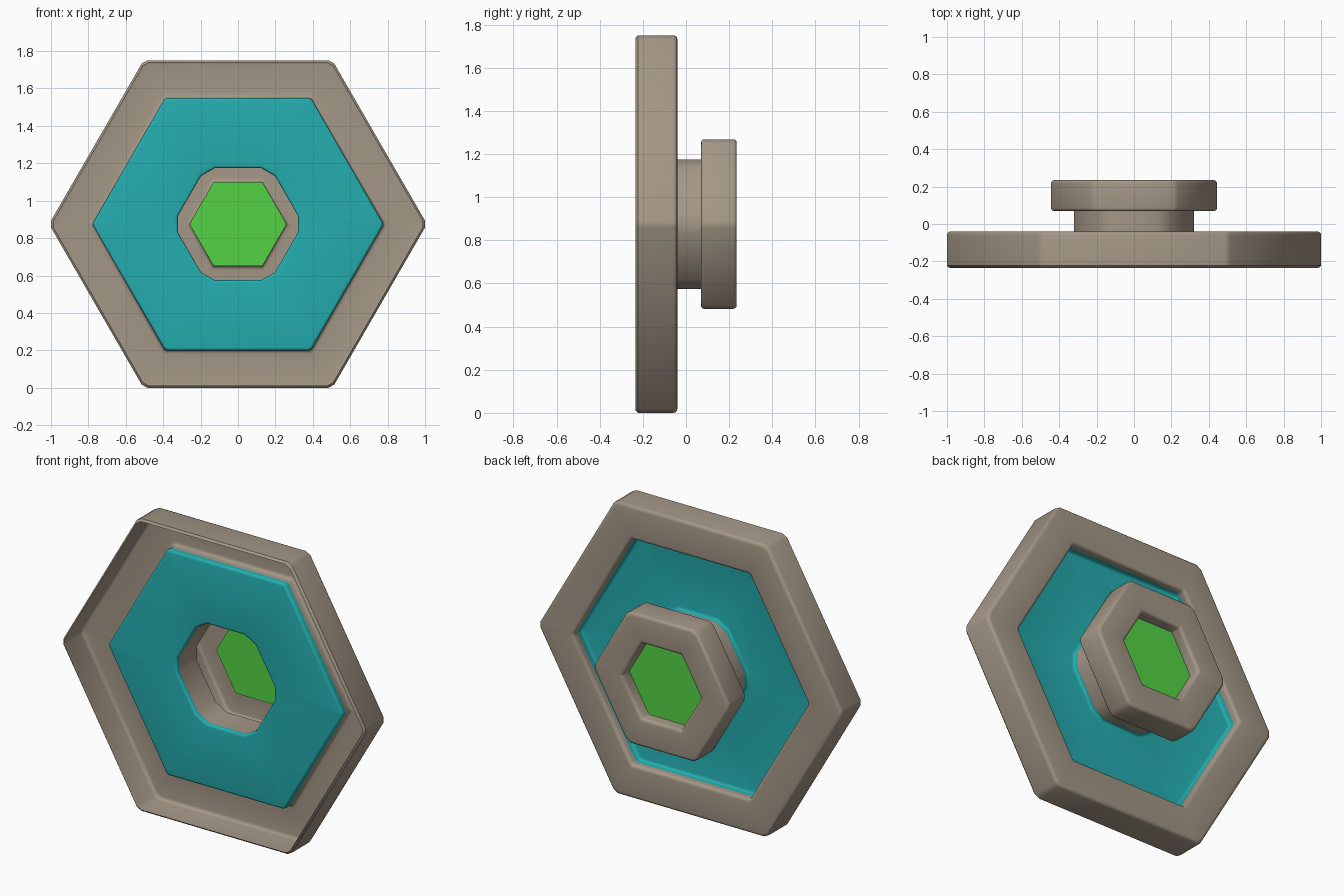
import bpy, bmesh, math
from mathutils import Vector

if "Cube" in bpy.data.objects:
    bpy.data.objects.remove(bpy.data.objects["Cube"])

CZ = 0.875  # height of the hexagon axis


def material(name, rgb):
    m = bpy.data.materials.new(name)
    m.diffuse_color = (*rgb, 1)
    m.use_nodes = True
    m.node_tree.nodes["Principled BSDF"].inputs["Base Color"].default_value = m.diffuse_color
    return m


beige = material("warm_beige", (0.37, 0.31, 0.24))
teal = material("teal", (0.018, 0.42, 0.43))
green = material("bright_green", (0.09, 0.65, 0.06))


def hex_ring(bm, apothem, y, cut):
    """Hexagon facing the y axis with its six corners cut back along the edges."""
    r = apothem / math.cos(math.pi / 6)
    pts = [Vector((r * math.cos(k * math.pi / 3), r * math.sin(k * math.pi / 3)))
           for k in range(6)]
    ring = []
    for k in range(6):
        for other in (pts[k - 1], pts[(k + 1) % 6]):
            p = pts[k] + (other - pts[k]).normalized() * cut
            ring.append(bm.verts.new((p.x, y, CZ + p.y)))
    return ring


def rounded(profile, segs=3):
    """Round the corners of a profile of (apothem, y, radius, cut) points."""
    out = []
    for i, (a, y, rad, cut) in enumerate(profile):
        p = Vector((a, y))
        if rad == 0:
            out.append((a, y, cut))
            continue
        s = p + (Vector(profile[i - 1][:2]) - p).normalized() * rad
        e = p + (Vector(profile[i + 1][:2]) - p).normalized() * rad
        for j in range(segs + 1):
            t = j / segs
            q = s * (1 - t) ** 2 + p * 2 * t * (1 - t) + e * t * t
            out.append((q.x, q.y, cut))
    return out


def hex_part(name, profile, mat, fill=False):
    bm = bmesh.new()
    rings = [hex_ring(bm, *p) for p in rounded(profile)]
    for r0, r1 in zip(rings, rings[1:]):
        for k in range(12):
            n = (k + 1) % 12
            bm.faces.new((r0[k], r0[n], r1[n], r1[k]))
    if fill:
        bm.faces.new(rings[-1])
    bmesh.ops.recalc_face_normals(bm, faces=bm.faces)
    me = bpy.data.meshes.new(name)
    bm.to_mesh(me)
    bm.free()
    me.materials.append(mat)
    ob = bpy.data.objects.new(name, me)
    bpy.context.collection.objects.link(ob)
    bpy.ops.object.select_all(action='DESELECT')
    ob.select_set(True)
    bpy.context.view_layer.objects.active = ob
    bpy.ops.object.shade_smooth_by_angle(angle=math.radians(35))
    return ob


# Large frame: open at the front, flange at the back, lip turned forward
hex_part("outer_frame", [
    (0.863, -0.235, 0, 0.02), (0.875, -0.222, 0, 0.02),
    (0.875, -0.04, 0.02, 0.02), (0.675, -0.04, 0.02, 0.01),
    (0.675, -0.085, 0, 0.01)], beige)

# Teal panel standing slightly forward inside the frame
hex_part("panel", [
    (0.675, -0.085, 0, 0.01), (0.675, -0.12, 0.015, 0.01),
    (0.30, -0.12, 0.015, 0.05), (0.30, -0.095, 0, 0.05)], teal)

# Hollow neck widening into the rear knob
hex_part("neck_and_knob", [
    (0.30, -0.095, 0, 0.05), (0.30, 0.07, 0, 0.05),
    (0.393, 0.07, 0.015, 0.02), (0.393, 0.235, 0.018, 0.02),
    (0.225, 0.235, 0.02, 0.005), (0.225, 0.165, 0, 0.005)], beige)

# Green window closing the knob
hex_part("window", [(0.225, 0.165, 0, 0.005)], green, fill=True)
